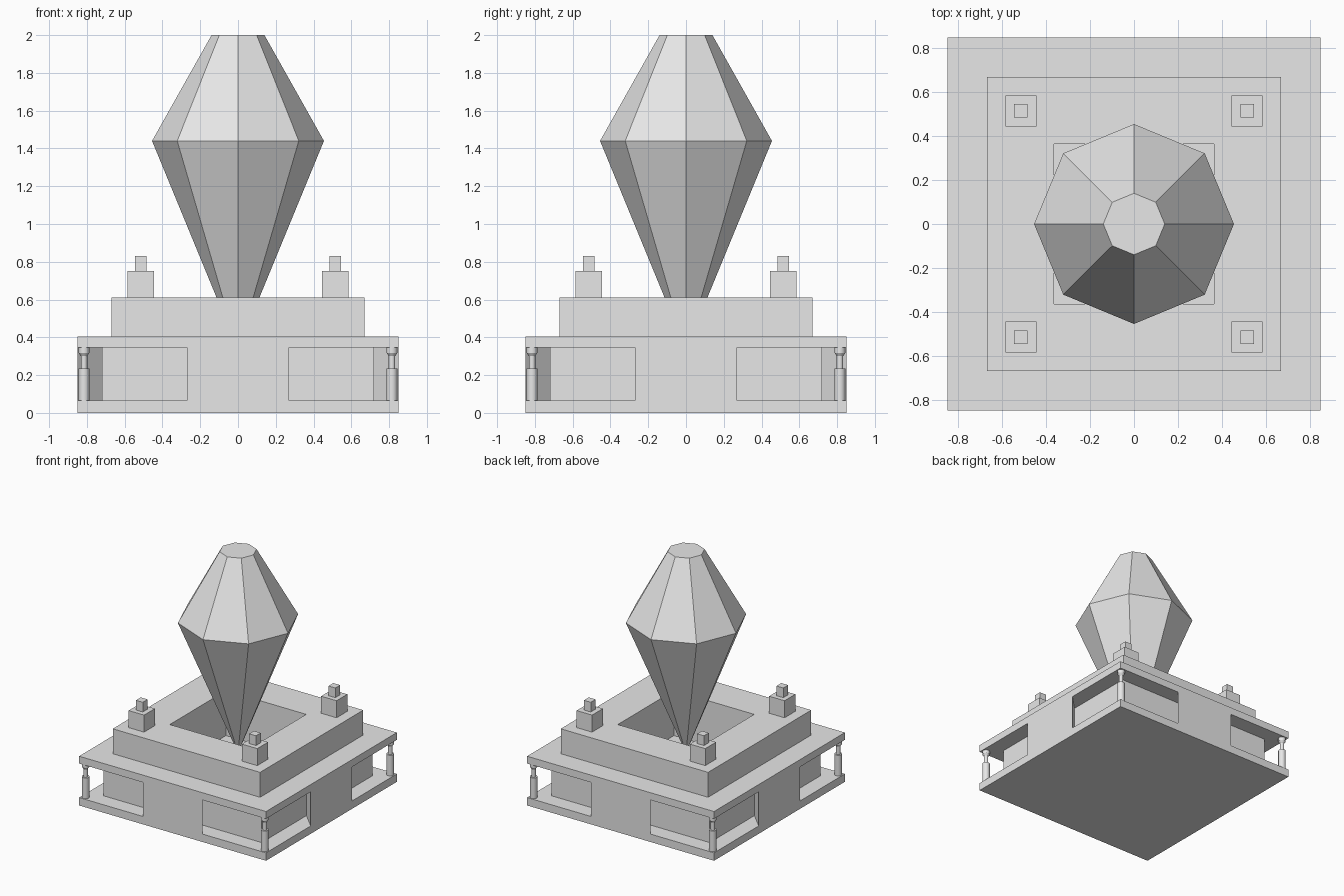
import bpy
import bmesh
from math import cos, sin, tau

default = bpy.data.objects.get("Cube")
if default:
    bpy.data.objects.remove(default, do_unlink=True)

# One plain stone colour
STONE = (0.8, 0.8, 0.8, 1.0)
stone = bpy.data.materials.new("light_grey")
stone.use_nodes = True
stone.diffuse_color = STONE
stone.node_tree.nodes["Principled BSDF"].inputs["Base Color"].default_value = STONE


def finish(name, bm):
    bmesh.ops.recalc_face_normals(bm, faces=bm.faces)
    mesh = bpy.data.meshes.new(name)
    bm.to_mesh(mesh)
    bm.free()
    mesh.materials.append(stone)
    obj = bpy.data.objects.new(name, mesh)
    bpy.context.collection.objects.link(obj)
    return obj


def prism(name, outline, z0, z1):
    """Extrude a flat outline from z0 up to z1."""
    bm = bmesh.new()
    face = bm.faces.new([bm.verts.new((x, y, z0)) for x, y in outline])
    top = bmesh.ops.extrude_face_region(bm, geom=[face])["geom"]
    verts = [v for v in top if isinstance(v, bmesh.types.BMVert)]
    bmesh.ops.translate(bm, verts=verts, vec=(0, 0, z1 - z0))
    return finish(name, bm)


def block(name, half, z0, z1, cx=0, cy=0):
    corners = ((-1, -1), (1, -1), (1, 1), (-1, 1))
    return prism(name, [(cx + half * a, cy + half * b) for a, b in corners], z0, z1)


def turned(name, profile, sides, cx=0, cy=0):
    """Stack rings of (radius, z); zero radius makes a point."""
    bm = bmesh.new()
    rings = []
    for r, z in profile:
        count = sides if r > 0 else 1
        rings.append([bm.verts.new((cx + r * cos(tau * i / sides),
                                    cy + r * sin(tau * i / sides), z))
                      for i in range(count)])
    for low, high in zip(rings, rings[1:]):
        for i in range(sides):
            j = (i + 1) % sides
            if len(low) == 1:
                bm.faces.new((low[0], high[j], high[i]))
            else:
                bm.faces.new((low[i], low[j], high[j], high[i]))
    for ring in (rings[0], rings[-1]):
        if len(ring) > 1:
            bm.faces.new(ring)
    return finish(name, bm)


def carve(obj, cutters):
    for cutter in cutters:
        cutter.hide_render = True
        mod = obj.modifiers.new("carve", "BOOLEAN")
        mod.operation = "DIFFERENCE"
        mod.solver = "EXACT"
        mod.object = cutter
        with bpy.context.temp_override(object=obj, active_object=obj):
            bpy.ops.object.modifier_apply(modifier=mod.name)


CORNERS = [(sx, sy) for sx in (-1, 1) for sy in (-1, 1)]

# Square base with undercut corner openings, and the upper tier
base = block("base", 0.85, 0, 0.405)
upper_tier = block("upper_tier", 0.67, 0.405, 0.61)

opening = [(0.14, 0.72), (0.72, 0.72), (0.72, 0.14),
           (0.95, 0.37), (0.95, 0.95), (0.37, 0.95)]
openings = [prism("opening_cutter", [(sx * x, sy * y) for x, y in opening], 0.065, 0.345)
            for sx, sy in CORNERS]
pit = block("pit_cutter", 0.365, 0.24, 0.8)
carve(base, openings + [pit])
carve(upper_tier, [pit])
for cutter in openings + [pit]:
    bpy.data.objects.remove(cutter, do_unlink=True)

# Faceted crystal hovering point-down in the pit
turned("crystal", [(0, 0.335), (0.455, 1.44), (0.14, 2.0)], 8)

# Corner posts on the tier and pistons in the openings
piston = [(0.029, 0.065), (0.029, 0.235), (0.017, 0.235), (0.017, 0.30),
          (0.029, 0.318), (0.029, 0.345)]
for sx, sy in CORNERS:
    side = ("back" if sy > 0 else "front") + ("_left" if sx > 0 else "_right")
    block(side + "_post", 0.07, 0.61, 0.75, sx * 0.515, sy * 0.515)
    block(side + "_post_cap", 0.031, 0.75, 0.83, sx * 0.515, sy * 0.515)
    rod = turned(side + "_piston", piston, 16, sx * 0.815, sy * 0.815)
    bpy.ops.object.select_all(action="DESELECT")
    rod.select_set(True)
    bpy.context.view_layer.objects.active = rod
    bpy.ops.object.shade_smooth_by_angle()
